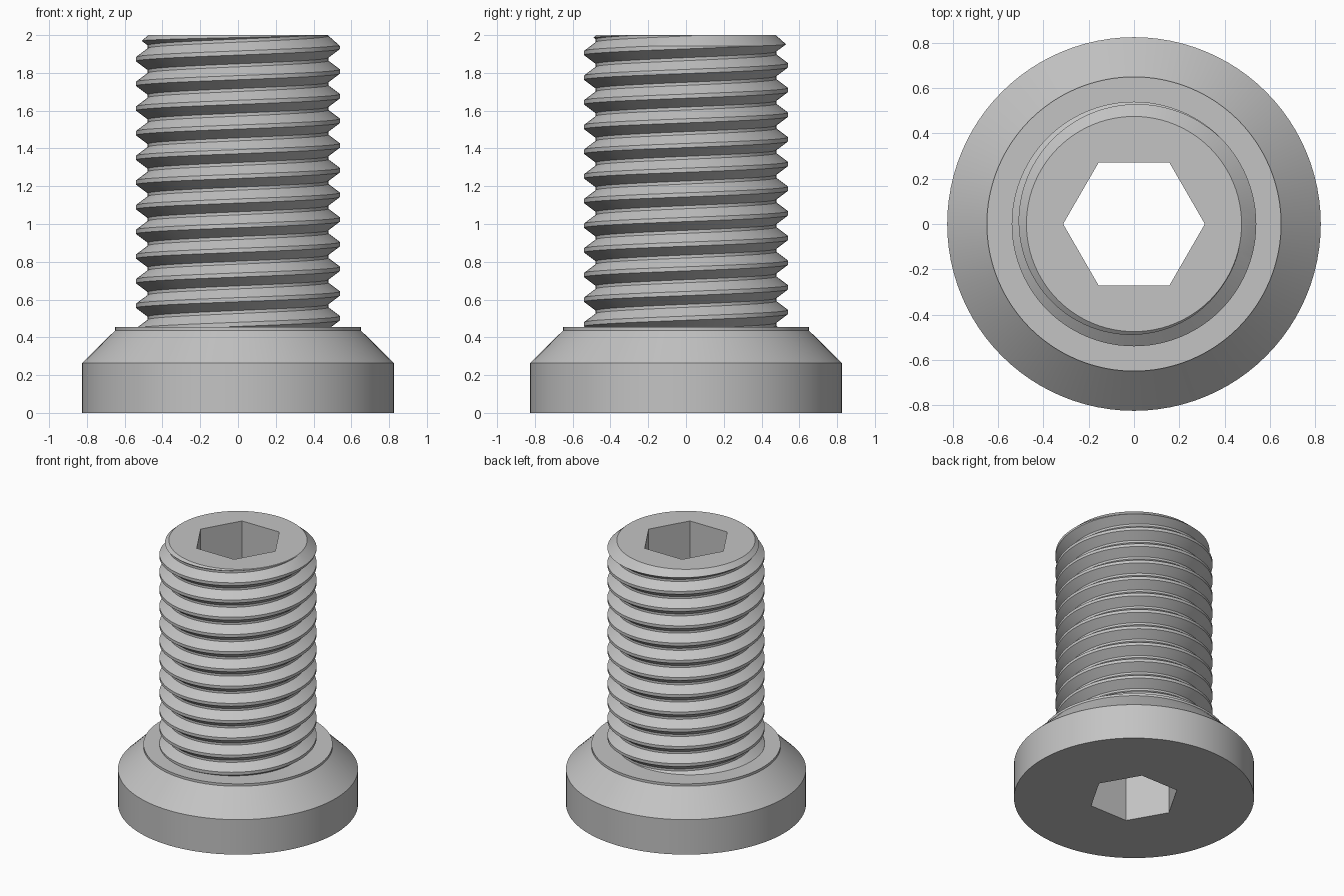
import bpy, bmesh
from math import cos, sin, pi, tau
from mathutils import Vector

if "Cube" in bpy.data.objects:
    bpy.data.objects.remove(bpy.data.objects["Cube"])

SEG = 96              # facets around the axis
PITCH = 0.1306        # thread rise per turn
CREST, ROOT = 0.54, 0.478
HEAD_TOP, TIP = 0.455, 2.0

steel = bpy.data.materials.new("grey steel")
steel.use_nodes = True
grey = (0.55, 0.55, 0.55, 1)
steel.diffuse_color = grey
steel.node_tree.nodes["Principled BSDF"].inputs["Base Color"].default_value = grey


def finish(name, bm):
    """Turn a bmesh into a steel object."""
    bmesh.ops.recalc_face_normals(bm, faces=bm.faces)
    mesh = bpy.data.meshes.new(name)
    bm.to_mesh(mesh)
    bm.free()
    mesh.materials.append(steel)
    obj = bpy.data.objects.new(name, mesh)
    bpy.context.collection.objects.link(obj)
    return obj


def turned(name, profile, sides=SEG):
    """Capped solid of revolution from (radius, height) pairs."""
    bm = bmesh.new()
    rings = [[bm.verts.new((r * cos(tau * i / sides), r * sin(tau * i / sides), z))
              for i in range(sides)] for r, z in profile]
    for low, high in zip(rings, rings[1:]):
        for i in range(sides):
            j = (i + 1) % sides
            bm.faces.new((low[i], low[j], high[j], high[i]))
    bm.faces.new(rings[0][::-1])
    bm.faces.new(rings[-1])
    return finish(name, bm)


def threaded_rod(name, bottom, top):
    """Right-handed helical thread, trimmed flat and capped at both ends."""
    tooth = [(CREST, -0.011), (CREST, 0.011),
             (ROOT, PITCH / 2 - 0.008), (ROOT, PITCH / 2 + 0.008)]
    start = 1.938 - 13 * PITCH        # crest height on the +x side
    turns = 16
    bm = bmesh.new()
    columns = []
    for i in range(SEG + 1):
        a = tau * i / SEG
        columns.append([bm.verts.new((r * cos(a), r * sin(a),
                                      start + (k + i / SEG) * PITCH + dz))
                        for k in range(turns) for r, dz in tooth])
    for left, right in zip(columns, columns[1:]):
        for k in range(len(left) - 1):
            bm.faces.new((left[k], right[k], right[k + 1], left[k + 1]))
    bmesh.ops.remove_doubles(bm, verts=bm.verts, dist=1e-5)
    for z, side in ((bottom, -1), (top, 1)):
        bmesh.ops.bisect_plane(bm, geom=bm.verts[:] + bm.edges[:] + bm.faces[:],
                               plane_co=Vector((0, 0, z)),
                               plane_no=Vector((0, 0, side)), clear_outer=True)
        rim = [e for e in bm.edges if e.is_boundary
               and all(abs(v.co.z - z) < 1e-4 for v in e.verts)]
        bmesh.ops.contextual_create(bm, geom=rim)
    return finish(name, bm)


def combine(target, other, operation):
    """Apply a boolean and drop the helper."""
    mod = target.modifiers.new(operation.lower(), "BOOLEAN")
    mod.operation = operation
    mod.solver = "EXACT"
    mod.object = other
    bpy.context.view_layer.objects.active = target
    bpy.ops.object.modifier_apply(modifier=mod.name)
    bpy.data.objects.remove(other)


# Threaded shank with a chamfered tip
bolt = threaded_rod("bolt", 0.35, TIP + 0.03)
envelope = turned("tip_envelope", [(0.7, 0.4), (0.7, TIP - 0.2), (0.475, TIP)])
combine(bolt, envelope, "INTERSECT")

# Conical head with a thin collar
head = turned("head", [(0.825, 0), (0.825, 0.265), (0.65, 0.437), (0.65, HEAD_TOP)])
combine(bolt, head, "UNION")

# Hexagonal socket through the whole length
socket = turned("hex_socket", [(0.313, -0.2), (0.313, TIP + 0.2)], 6)
combine(bolt, socket, "DIFFERENCE")

bpy.ops.object.select_all(action="DESELECT")
bolt.select_set(True)
bpy.context.view_layer.objects.active = bolt
bpy.ops.object.shade_smooth_by_angle(angle=pi / 7)
